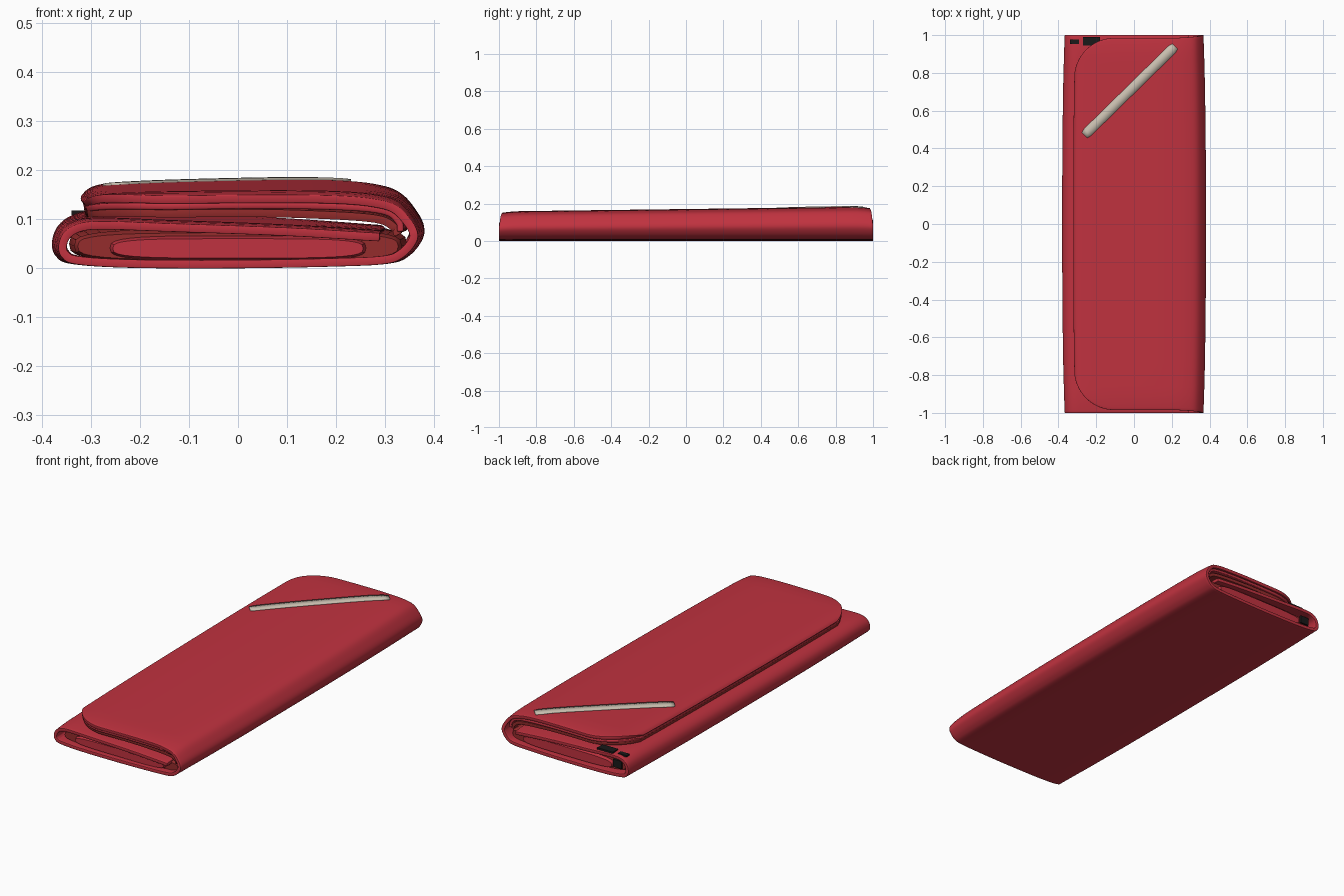
import bpy, bmesh, math
from mathutils import Vector

if "Cube" in bpy.data.objects:
    bpy.data.objects.remove(bpy.data.objects["Cube"])


def material(name, rgb):
    m = bpy.data.materials.new(name)
    m.diffuse_color = (*rgb, 1)
    m.use_nodes = True
    m.node_tree.nodes["Principled BSDF"].inputs["Base Color"].default_value = m.diffuse_color
    return m


RED = material("red fabric", (0.53, 0.032, 0.05))
DARK = material("dark red lining", (0.30, 0.025, 0.025))
WHITE = material("off white stripe", (0.58, 0.52, 0.43))
BLACK = material("black trim", (0.01, 0.01, 0.01))


def smooth_path(pts, n=6):
    """Catmull-Rom curve through the points."""
    p = [Vector(q) for q in pts]
    p = [2 * p[0] - p[1]] + p + [2 * p[-1] - p[-2]]
    out = []
    for i in range(1, len(p) - 2):
        a, b, c, d = p[i - 1:i + 3]
        for k in range(n):
            t = k / n
            out.append(0.5 * (2 * b + (c - a) * t + (2 * a - 5 * b + 4 * c - d) * t * t
                              + (3 * b - a - 3 * c + d) * t ** 3))
    return out + [p[-2]]


def width(y):
    return 1 - 0.035 * abs(y) ** 3


def shape(x, y, z):
    """The wallet is slightly thicker at the back and pinched at both ends."""
    e = max(0, (abs(y) - 0.88) / 0.12) ** 2
    return Vector((x * width(y), y, z * (1 + 0.075 * y - 0.06 * e)))


def flap_reach(x, full=0.985):
    """Half length of the flap at x, with rounded free corners."""
    d = min(1, max(0, (-0.11 - x) / 0.213))
    return full - 0.21 * (1 - math.sqrt(1 - d * d))


def finish(name, bm, mat):
    me = bpy.data.meshes.new(name)
    bm.to_mesh(me)
    bm.free()
    ob = bpy.data.objects.new(name, me)
    bpy.context.collection.objects.link(ob)
    me.materials.append(mat)
    bpy.context.view_layer.objects.active = ob
    ob.select_set(True)
    bpy.ops.object.shade_smooth_by_angle(angle=math.radians(40))
    ob.select_set(False)
    return ob


ROWS = [-1, -0.985, -0.96, -0.92, -0.87, -0.75, -0.5, -0.25, 0,
        0.25, 0.5, 0.75, 0.87, 0.92, 0.96, 0.985, 1]


def sheet(name, path, reach, thick, mat, bevel):
    """Sweep a cross-section along y and give it thickness on the inner side."""
    bm = bmesh.new()
    cols = [[bm.verts.new(shape(p[0], t * reach(i, p[0]), p[1])) for t in ROWS]
            for i, p in enumerate(path)]
    for a, b in zip(cols, cols[1:]):
        for j in range(len(ROWS) - 1):
            bm.faces.new((a[j], a[j + 1], b[j + 1], b[j]))
    ob = finish(name, bm, mat)
    s = ob.modifiers.new("thickness", 'SOLIDIFY')
    s.thickness, s.offset = thick, -1
    b = ob.modifiers.new("soft edge", 'BEVEL')
    b.width, b.segments, b.angle_limit = bevel, 2, math.radians(50)
    return ob


# Wrapped cover: inner pocket top, left fold, base, right fold
body = [(0.30, 0.083), (0.10, 0.096), (-0.15, 0.106), (-0.28, 0.111), (-0.335, 0.106),
        (-0.368, 0.085), (-0.38, 0.052), (-0.372, 0.025), (-0.34, 0.009), (-0.22, 0.001),
        (0, 0.0), (0.2, 0.004), (0.31, 0.010), (0.35, 0.026), (0.376, 0.058)]
# ... continuing into the closing flap
flap = [(0.38, 0.085), (0.365, 0.115), (0.335, 0.147), (0.29, 0.161), (0.22, 0.168),
        (0.1, 0.1705), (-0.1, 0.169), (-0.22, 0.166), (-0.28, 0.162), (-0.308, 0.155),
        (-0.322, 0.143)]
path = smooth_path(body + flap)
start = len(body) * 6
sheet("cover", path,
      lambda i, x: 1 if i < start else flap_reach(x, 1 - 0.015 * min(1, (i - start) / 24)),
      0.017, RED, 0.006)

# Folded layers under the flap
layer1 = [(0.35, 0.085), (0.345, 0.11), (0.31, 0.138), (0.2, 0.149), (0, 0.151),
          (-0.2, 0.147), (-0.29, 0.141), (-0.317, 0.135)]
sheet("flap_middle_layer", smooth_path(layer1), lambda i, x: flap_reach(x, 0.98),
      0.013, RED, 0.004)
layer2 = [(0.345, 0.08), (0.335, 0.10), (0.29, 0.122), (0.15, 0.132), (0, 0.135),
          (-0.2, 0.133), (-0.29, 0.130), (-0.315, 0.126)]
sheet("flap_lining", smooth_path(layer2), lambda i, x: flap_reach(x, 0.97),
      0.016, DARK, 0.005)


def pad(name, half_w, z0, z1, half_l, mat):
    """Rounded cushion filling the pocket, lofted from scaled rings."""
    bm = bmesh.new()
    zc, h = (z0 + z1) / 2, (z1 - z0) / 2
    rings = []
    for y, s in ((-half_l, 0.8), (-half_l + 0.015, 1), (0, 1), (half_l - 0.015, 1), (half_l, 0.8)):
        ring = []
        for k in range(32):
            a = 2 * math.pi * k / 32
            c, q = math.cos(a), math.sin(a)
            x = half_w * math.copysign(abs(c) ** 0.5, c) * (0.9 + 0.1 * s)
            z = zc + h * s * math.copysign(abs(q) ** 0.6, q)
            ring.append(bm.verts.new(shape(x, y, z)))
        rings.append(ring)
    for a, b in zip(rings, rings[1:]):
        for k in range(32):
            bm.faces.new((a[k], b[k], b[k - 1], a[k - 1]))
    bm.faces.new(rings[0])
    bm.faces.new(rings[-1][::-1])
    bmesh.ops.recalc_face_normals(bm, faces=bm.faces[:])
    return finish(name, bm, mat)


# Pocket filling: dark lining with a red inner fold showing at the ends
pad("pocket_lining", 0.345, 0.012, 0.088, 0.965, DARK)
pad("pocket_inner_fold", 0.27, 0.018, 0.074, 0.98, RED)


def flap_height(x):
    pts = path[start:]
    for a, b in zip(pts, pts[1:]):
        if b[0] <= x <= a[0]:
            return a[1] + (b[1] - a[1]) * (a[0] - x) / (a[0] - b[0])
    return pts[-1][1]


# Diagonal stripe lying on the flap
bm = bmesh.new()
A, B = Vector((-0.262, 0.47)), Vector((0.217, 0.94))
side = Vector((-(B - A).y, (B - A).x)).normalized()
N = 30
grid = []
for k in range(N + 1):
    c = A.lerp(B, k / N)
    w = 0.026 if 0 < k < N else 0.02
    row = []
    for s in (-1, 0, 1):
        q = c + side * w * s
        x0 = q.x / width(q.y)
        v = shape(x0, q.y, flap_height(x0))
        v.z += 0.005
        row.append(bm.verts.new(v))
    grid.append(row)
for a, b in zip(grid, grid[1:]):
    for j in range(2):
        bm.faces.new((a[j], b[j], b[j + 1], a[j + 1]))
bmesh.ops.recalc_face_normals(bm, faces=bm.faces[:])
if sum(f.normal.z for f in bm.faces) < 0:
    bmesh.ops.reverse_faces(bm, faces=bm.faces[:])
stripe = finish("diagonal_stripe", bm, WHITE)
m = stripe.modifiers.new("thickness", 'SOLIDIFY')
m.thickness, m.offset = 0.008, -1

# Small black trim tabs at the back left corner
for name, x, y, z, sx, sy, sz in (("corner_trim", -0.315, 0.965, 0.110, 0.05, 0.025, 0.009),
                                  ("flap_trim", -0.225, 0.968, 0.114, 0.09, 0.045, 0.009),
                                  ("end_trim", -0.29, 0.978, 0.06, 0.05, 0.009, 0.04)):
    bm = bmesh.new()
    bmesh.ops.create_cube(bm, size=1)
    for v in bm.verts:
        v.co = Vector((x + v.co.x * sx, y + v.co.y * sy, z * 1.03 + v.co.z * sz))
    finish(name, bm, BLACK)
